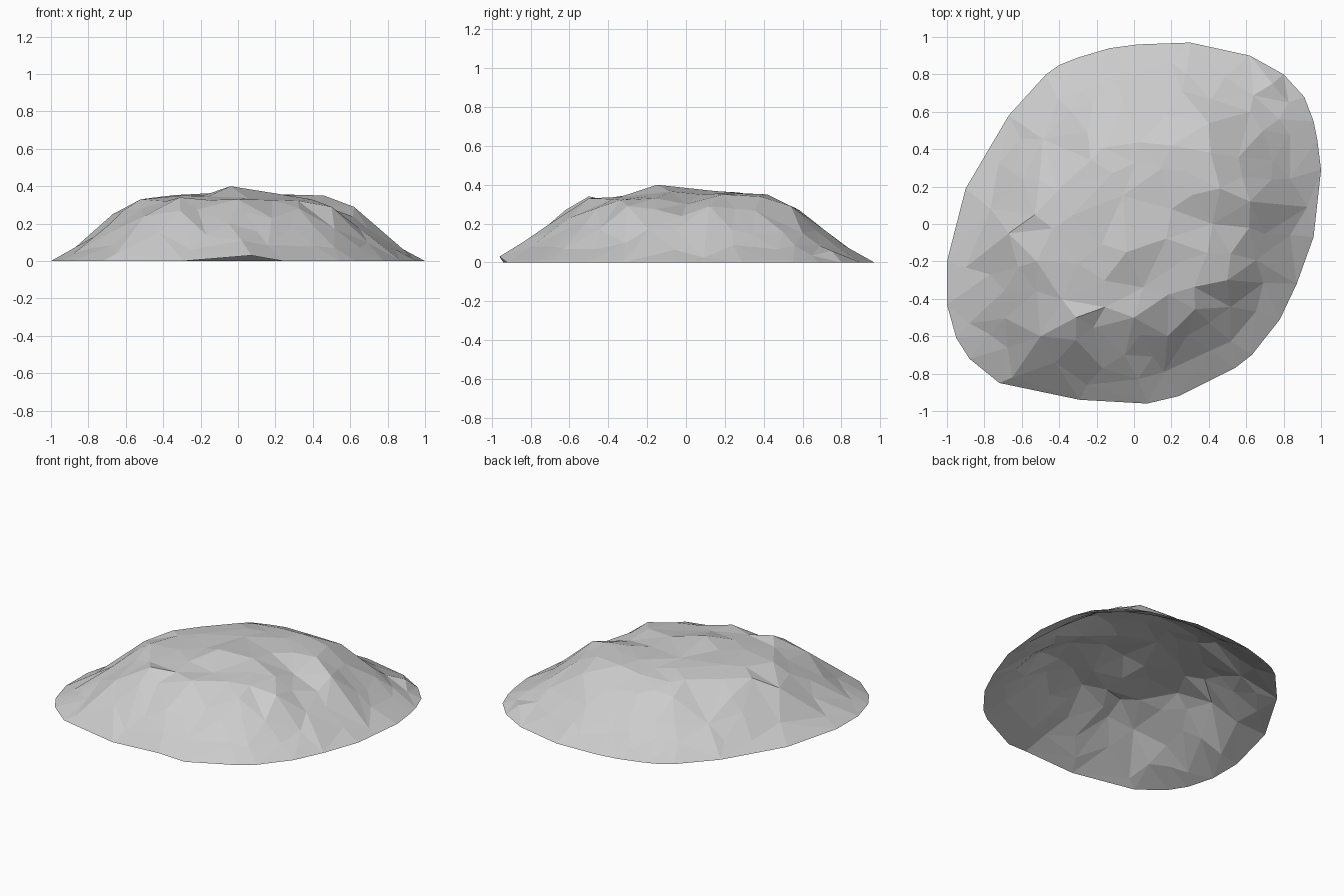
import bpy
import random
from mathutils import Vector
from mathutils.geometry import delaunay_2d_cdt

random.seed(4)
default_cube = bpy.data.objects.get("Cube")
if default_cube:
    bpy.data.objects.remove(default_cube, do_unlink=True)

# Ground outline of the rock, counter-clockwise
OUTLINE = [(1, .29), (.98, .45), (.96, .55), (.91, .68), (.8, .8), (.62, .9),
           (.3, .97), (.02, .96), (-.13, .94), (-.3, .89), (-.4, .85), (-.47, .8),
           (-.67, .58), (-.9, .19), (-1, -.2), (-1, -.43), (-.95, -.61),
           (-.88, -.72), (-.72, -.85), (-.29, -.94), (.07, -.96), (.24, -.92),
           (.54, -.77), (.63, -.7), (.78, -.51), (.87, -.32), (.96, -.07)]

# Height of the weathered dome, by share of the distance from centre to outline
PROFILE = [(0, .37), (.3, .355), (.5, .325), (.62, .26), (.8, .115), (.9, .045), (1, 0)]

# Peak, ledges, notches and cliff corners that give the rock its character
FEATURES = [(-.04, -.15, .4), (-.31, -.5, .34), (0, -.5, .33), (-.31, -.62, .27),
            (-.05, -.7, .2), (.18, -.6, .23), (.25, -.2, .34), (.2, .08, .35),
            (.42, 0, .3), (.62, .12, .29), (.46, .19, .35), (.5, -.3, .29),
            (.41, .38, .34), (.4, .54, .29), (.62, .6, .15), (.74, .75, .06),
            (-.52, -.36, .28), (-.3, -.21, .35), (-.52, -.2, .33), (-.77, -.27, .13),
            (-.88, -.53, .04), (.2, .42, .35), (-.12, .5, .3), (-.53, .05, .32),
            (-.65, -.82, .04), (-.25, -.86, .06), (.02, -.83, .11), (-.67, -.05, .25),
            (-.5, -.6, .24), (-.42, -.74, .15), (-.17, -.77, .14)]

# Rings of facets: share of the distance outwards and number of points
RINGS = [(.18, 7), (.34, 14), (.48, 20), (.61, 26), (.73, 28), (.84, 26), (.92, 20)]


def height(share):
    """Dome height by linear interpolation of the profile."""
    for (inner, high), (outer, low) in zip(PROFILE, PROFILE[1:]):
        if share <= outer:
            return high + (low - high) * (share - inner) / (outer - inner)
    return 0


def along_outline(fraction):
    """Point on the closed outline at a fraction of its point count."""
    place = (fraction % 1) * len(OUTLINE)
    index = int(place)
    start = Vector(OUTLINE[index])
    end = Vector(OUTLINE[(index + 1) % len(OUTLINE)])
    return start.lerp(end, place - index)


def build_rock(name, material):
    """Triangulate outline, features and jittered rings into an open shell."""
    points = [Vector((x, y, 0)) for x, y in OUTLINE]
    lowest = min(points, key=lambda point: point.y)
    lowest.z = .03
    points += [Vector(feature) for feature in FEATURES]
    for ring_share, count in RINGS:
        offset = random.random()
        for step in range(count):
            share = ring_share + random.uniform(-.03, .03)
            turn = (step + offset + random.uniform(-.25, .25)) / count
            flat = along_outline(turn) * share
            if all((flat - point.xy).length > .085 for point in points):
                rough = random.uniform(-.01, .01) * (1 - share ** 4)
                points.append(Vector((flat.x, flat.y, height(share) + rough)))

    flat_points = [point.xy for point in points]
    verts, _, faces, origins, _, _ = delaunay_2d_cdt(flat_points, [], [], 0, 1e-5)
    shell = [(v.x, v.y, points[origin[0]].z) for v, origin in zip(verts, origins)]
    mesh = bpy.data.meshes.new(name)
    mesh.from_pydata(shell, [], faces)
    mesh.materials.append(material)
    mesh.update()
    rock = bpy.data.objects.new(name, mesh)
    bpy.context.collection.objects.link(rock)
    return rock


# Plain stone grey
stone = bpy.data.materials.new("stone_grey")
stone.use_nodes = True
stone.diffuse_color = (.6, .6, .6, 1)
shader = stone.node_tree.nodes["Principled BSDF"]
shader.inputs["Base Color"].default_value = stone.diffuse_color
shader.inputs["Roughness"].default_value = .9

build_rock("rock_mound", stone)
